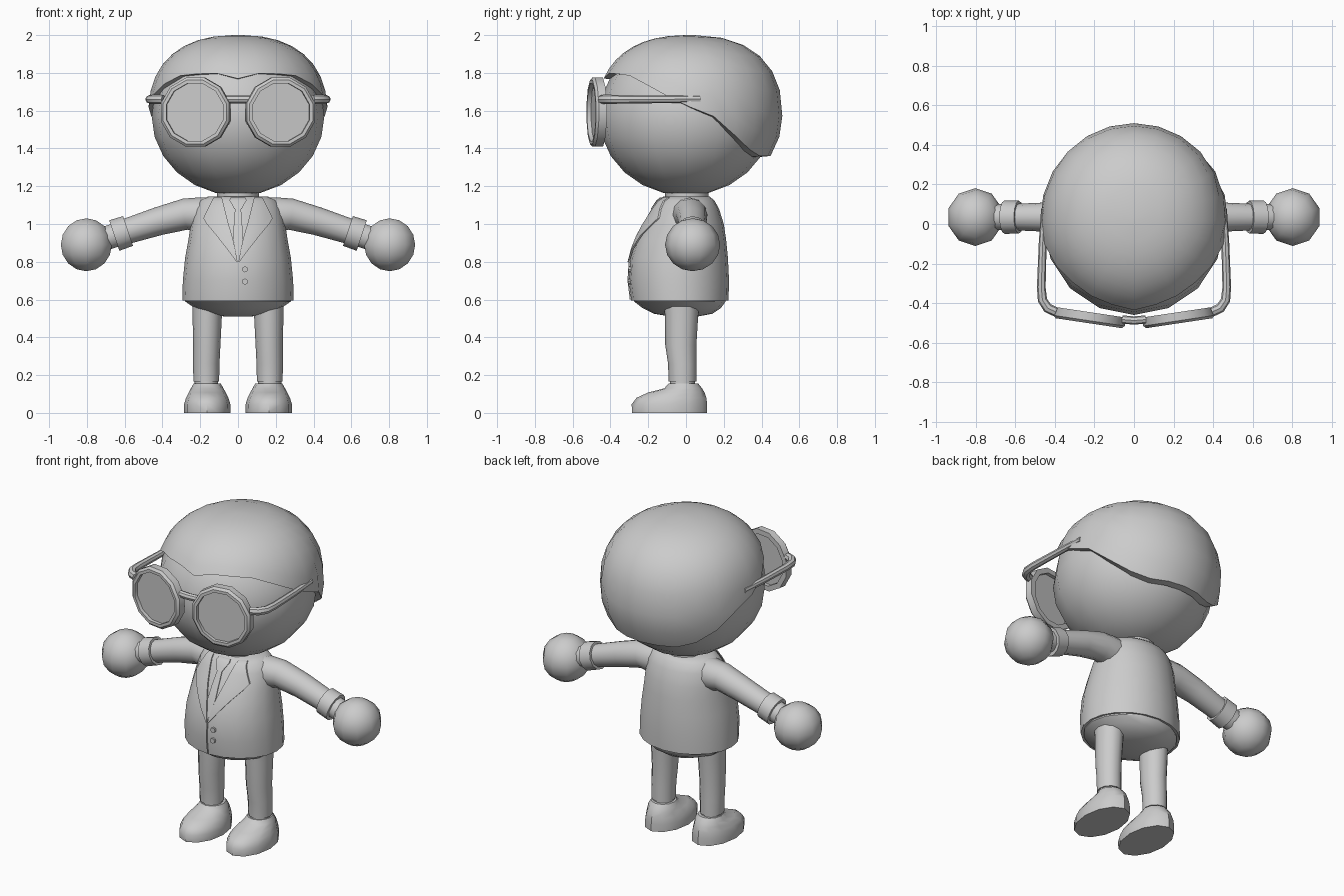
import bpy, bmesh, math
from mathutils import Vector, Matrix

if "Cube" in bpy.data.objects:
    bpy.data.objects.remove(bpy.data.objects["Cube"])

grey = bpy.data.materials.new("plain_grey")
grey.diffuse_color = (0.6, 0.6, 0.6, 1)
grey.use_nodes = True
grey.node_tree.nodes["Principled BSDF"].inputs["Base Color"].default_value = grey.diffuse_color


def finish(name, bm, mirror=False, angle=40):
    """Turn a bmesh into a shaded object, optionally mirrored across x."""
    bmesh.ops.recalc_face_normals(bm, faces=bm.faces)
    me = bpy.data.meshes.new(name)
    bm.to_mesh(me)
    bm.free()
    me.materials.append(grey)
    ob = bpy.data.objects.new(name, me)
    bpy.context.collection.objects.link(ob)
    bpy.ops.object.select_all(action='DESELECT')
    ob.select_set(True)
    bpy.context.view_layer.objects.active = ob
    bpy.ops.object.shade_smooth_by_angle(angle=math.radians(angle))
    if mirror:
        ob.modifiers.new("mirror", 'MIRROR').use_mirror_merge = False
    return ob


def loft(name, rings, mirror=False, caps=(True, True), closed=False, angle=40):
    """Skin a list of point rings with quads."""
    bm = bmesh.new()
    vs = [[bm.verts.new(p) for p in r] for r in rings]
    n = len(vs[0])
    pairs = list(zip(vs, vs[1:])) + ([(vs[-1], vs[0])] if closed else [])
    for a, b in pairs:
        for i in range(n):
            j = (i + 1) % n
            bm.faces.new((a[i], a[j], b[j], b[i]))
    if not closed:
        if caps[0]:
            bm.faces.new(vs[0])
        if caps[1]:
            bm.faces.new(vs[-1])
    return finish(name, bm, mirror, angle)


def level(z, cx, rx, yf, yb, n):
    """Horizontal oval ring between a front and a back y."""
    c, ry = (yf + yb) / 2, (yb - yf) / 2
    return [(cx + rx * math.sin(2 * math.pi * i / n),
             c - ry * math.cos(2 * math.pi * i / n), z) for i in range(n)]


def tube(name, pts, radii, n=10, mirror=False, angle=40):
    """Round tube along a path, rings turned to the path direction."""
    pts = [Vector(p) for p in pts]
    rings = []
    for k, p in enumerate(pts):
        d = (pts[min(k + 1, len(pts) - 1)] - pts[max(k - 1, 0)]).normalized()
        u = d.cross(Vector((0, 0, 1))).normalized()
        v = d.cross(u)
        rings.append([p + radii[k] * (u * math.cos(2 * math.pi * i / n) + v * math.sin(2 * math.pi * i / n))
                      for i in range(n)])
    return loft(name, rings, mirror, angle=angle)


def ball(name, centre, size, seg, rows, mirror=False):
    bm = bmesh.new()
    m = Matrix.Translation(centre) @ Matrix.Diagonal((*size, 1))
    bmesh.ops.create_uvsphere(bm, u_segments=seg, v_segments=rows, radius=1, matrix=m)
    return finish(name, bm, mirror, 60)


# Head and neck
ball("head", (0, 0, 1.57), (0.457, 0.46, 0.42), 16, 12)
loft("neck", [level(1.08, 0, 0.11, -0.11, 0.12, 12), level(1.2, 0, 0.11, -0.11, 0.12, 12)])

# Hair cap: edge height runs from the fringe notch (front) down to the nape
edge = [1.77, 1.797, 1.795, 1.785, 1.74, 1.68, 1.62, 1.57, 1.47, 1.395, 1.36, 1.36, 1.36]
edge = edge + edge[-2:0:-1]
ROWS, RZ, HC = 8, 0.43, 1.57
hair = []
for k in range(ROWS + 1):
    ring = []
    for i, ze in enumerate(edge):
        a = 2 * math.pi * i / len(edge)
        q = (ze - HC) / RZ
        p = 2.4 if q > 0 else 2.0
        end = math.acos(math.copysign(abs(q) ** (p / 2), q))
        phi = 0.03 + (end - 0.03) * k / ROWS
        c = math.cos(phi)
        p = 2.4 if c > 0 else 2.0
        r = math.sin(phi) ** (2 / p)
        ring.append((0.475 * r * math.sin(a), 0.02 - 0.49 * r * math.cos(a),
                     HC + RZ * math.copysign(abs(c) ** (2 / p), c)))
    hair.append(ring)
hair.append([(x * 0.9, y * 0.9, z - 0.004) for x, y, z in hair[-1]])
loft("hair", hair, caps=(True, False))

# Jacket: z, half width, front y, back y
jacket = [(0.595, 0.295, -0.29, 0.225), (0.7, 0.292, -0.303, 0.228), (0.82, 0.28, -0.295, 0.222),
          (0.92, 0.262, -0.262, 0.212), (1.0, 0.25, -0.222, 0.2), (1.08, 0.232, -0.175, 0.175),
          (1.125, 0.205, -0.145, 0.15), (1.145, 0.16, -0.12, 0.125)]
loft("jacket", [level(0.6, 0, 0.27, -0.265, 0.2, 20)]
     + [level(z, 0, r, f, b, 20) for z, r, f, b in jacket])

# Seat of the trousers
loft("trouser_seat", [level(z, 0, r, f, b, 16) for z, r, f, b in
                      [(0.63, 0.28, -0.275, 0.21), (0.59, 0.28, -0.275, 0.21), (0.555, 0.23, -0.23, 0.185),
                       (0.525, 0.15, -0.17, 0.14), (0.51, 0.07, -0.08, 0.06)]])


def front_y(x, z):
    """Front surface of the jacket at x, z."""
    for (z0, r0, f0, b0), (z1, r1, f1, b1) in zip(jacket, jacket[1:]):
        if z <= z1:
            break
    t = (z - z0) / (z1 - z0)
    r, f, b = r0 + t * (r1 - r0), f0 + t * (f1 - f0), b0 + t * (b1 - b0)
    return (f + b) / 2 - (b - f) / 2 * math.sqrt(max(0, 1 - (x / r) ** 2))


def plate(name, rows, mirror, thick=0.009, lift=0.004):
    """Thin panel on the jacket front; rows are (z, inner x, outer x)."""
    bm = bmesh.new()
    grid = [[bm.verts.new((x, front_y(x, z) - lift, z))
             for x in (a + (b - a) * j / 4 for j in range(5))] for z, a, b in rows]
    for r0, r1 in zip(grid, grid[1:]):
        for j in range(4):
            bm.faces.new((r0[j], r0[j + 1], r1[j + 1], r1[j]))
    bmesh.ops.recalc_face_normals(bm, faces=bm.faces)
    if sum(f.normal.y for f in bm.faces) > 0:
        bmesh.ops.reverse_faces(bm, faces=bm.faces)
    back = bmesh.ops.extrude_face_region(bm, geom=bm.faces[:])
    bmesh.ops.translate(bm, vec=(0, -thick, 0), verts=[v for v in back["geom"] if isinstance(v, bmesh.types.BMVert)])
    return finish(name, bm, mirror)


# Lapels, front seam and tie
plate("lapel", [(0.8, 0.003, 0.008), (0.87, 0.015, 0.06), (0.94, 0.032, 0.115), (1.0, 0.05, 0.165),
                (1.03, 0.058, 0.184), (1.08, 0.07, 0.16), (1.12, 0.08, 0.14), (1.14, 0.085, 0.13)], True)
plate("front_flap", [(0.6, -0.006, 0.0), (0.7, -0.006, 0.0), (0.8, -0.006, 0.0)], False, 0.006, 0.001)
plate("tie", [(0.82, -0.004, 0.004), (0.93, -0.026, 0.026), (1.0, -0.022, 0.022), (1.08, -0.016, 0.016)],
      False, 0.006, 0.001)
plate("tie_knot", [(1.08, -0.02, 0.02), (1.1, -0.03, 0.03), (1.125, -0.045, 0.045), (1.14, -0.04, 0.04)],
      False, 0.009, 0.003)

# Jacket buttons
for k, z in enumerate((0.76, 0.695)):
    y = front_y(0.037, z)
    tube(f"button_{k + 1}", [(0.037, y + 0.01, z), (0.037, y - 0.008, z)], [0.016] * 2, 8)

# Arms, cuffs, wrists, hands
tube("sleeve", [(0.1, 0.015, 1.05), (0.2, 0.02, 1.047), (0.28, 0.028, 1.052), (0.42, 0.035, 1.015),
                (0.6, 0.035, 0.958)], [0.09, 0.094, 0.083, 0.075, 0.067], 12, True)
tube("cuff", [(0.582, 0.035, 0.963), (0.655, 0.035, 0.939)], [0.083, 0.085], 12, True)
tube("wrist", [(0.64, 0.035, 0.944), (0.72, 0.035, 0.918)], [0.066, 0.066], 10, True)
ball("hand", (0.803, 0.035, 0.89), (0.142, 0.146, 0.14), 10, 8, True)

# Trouser legs with a thin ankle band
loft("trouser_leg", [level(z, x, r, f, b, 12) for z, x, r, f, b in
                     [(0.6, 0.163, 0.08, -0.12, 0.07), (0.52, 0.163, 0.078, -0.112, 0.065),
                      (0.36, 0.165, 0.072, -0.11, 0.055), (0.26, 0.168, 0.07, -0.095, 0.055),
                      (0.165, 0.168, 0.068, -0.092, 0.055)]], True)
loft("ankle", [level(z, 0.167, 0.062, -0.085, 0.048, 12) for z in (0.13, 0.18)], True)

# Shoes
loft("shoe", [level(z, 0.163, r, f, b, 12) for z, r, f, b in
              [(0, 0.122, -0.285, 0.112), (0.045, 0.123, -0.288, 0.112), (0.08, 0.112, -0.262, 0.108),
               (0.108, 0.098, -0.2, 0.098), (0.13, 0.086, -0.115, 0.085), (0.155, 0.072, -0.092, 0.065)]], True)

# Glasses: twelve-sided rims turned slightly outward, flat lenses, bridge, temples
turn = Matrix.Translation((0.225, -0.474, 1.592)) @ Matrix.Rotation(math.radians(8.5), 4, 'Z')


def hoop(r, y, n=12):
    return [turn @ Vector((r * math.cos(2 * math.pi * (i + 0.5) / n), y,
                           r * math.sin(2 * math.pi * (i + 0.5) / n))) for i in range(n)]


loft("rim", [hoop(0.175, -0.028), hoop(0.189, -0.015), hoop(0.189, 0.028), hoop(0.157, 0.028),
             hoop(0.157, -0.028)], True, closed=True)
loft("lens", [hoop(0.16, -0.006), hoop(0.16, 0.006)], True)
tube("bridge", [(-0.06, -0.483, 1.66), (0, -0.488, 1.66), (0.06, -0.483, 1.66)], [0.021] * 3, 8)
tube("temple", [(0.395, -0.445, 1.66), (0.437, -0.425, 1.66), (0.463, -0.385, 1.66), (0.469, -0.32, 1.66),
                (0.462, -0.1, 1.66), (0.452, 0.075, 1.662)], [0.024, 0.025, 0.024, 0.022, 0.02, 0.018], 8, True)
